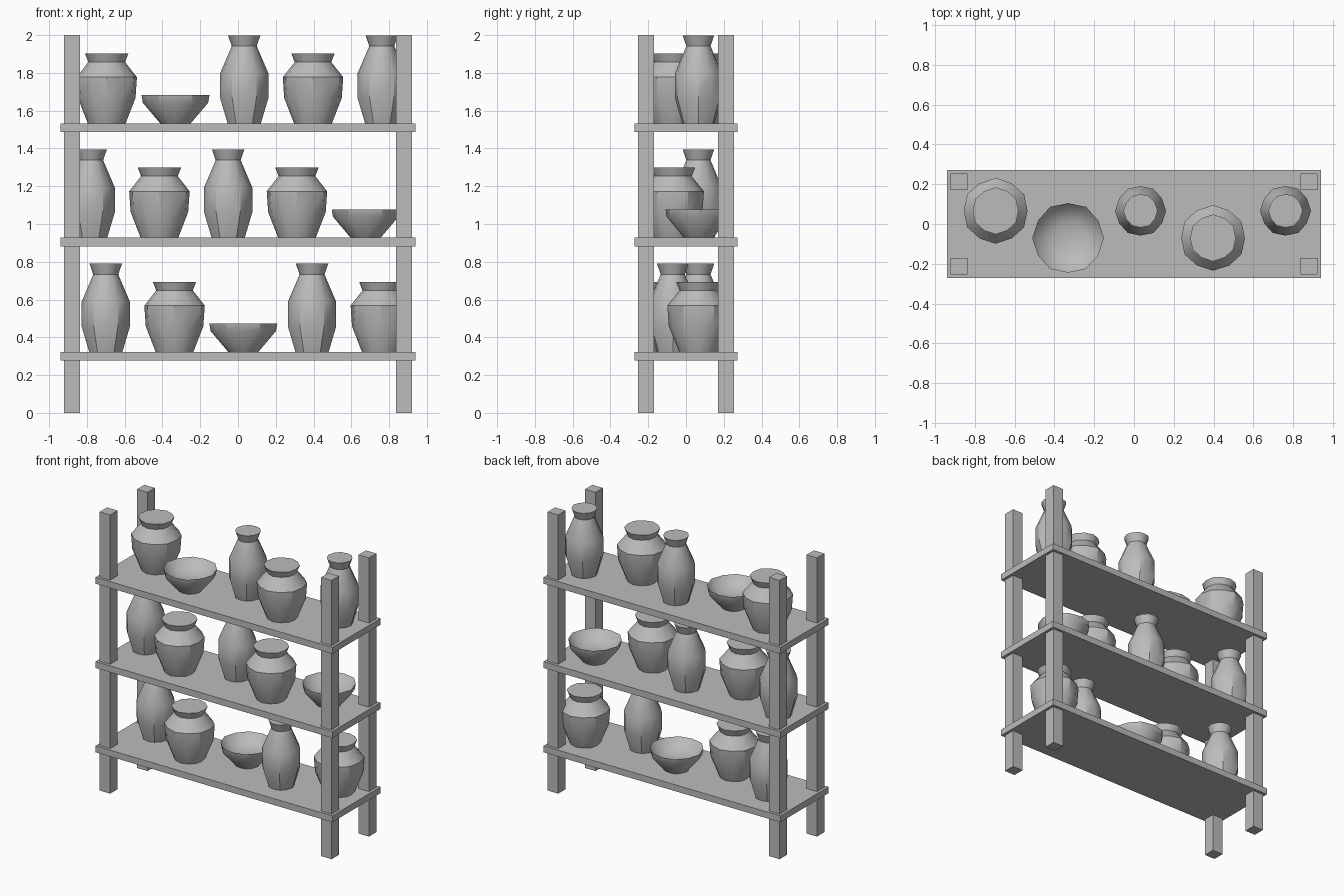
import bpy, bmesh, math

cube = bpy.data.objects.get("Cube")
if cube:
    bpy.data.objects.remove(cube, do_unlink=True)

# One plain grey for everything
grey = bpy.data.materials.new("plain_grey")
grey.use_nodes = True
COLOUR = (0.5, 0.5, 0.5, 1)
grey.diffuse_color = COLOUR
grey.node_tree.nodes["Principled BSDF"].inputs["Base Color"].default_value = COLOUR


def make_object(name, bm, location):
    bmesh.ops.recalc_face_normals(bm, faces=bm.faces)
    mesh = bpy.data.meshes.new(name)
    bm.to_mesh(mesh)
    bm.free()
    mesh.materials.append(grey)
    obj = bpy.data.objects.new(name, mesh)
    obj.location = location
    bpy.context.collection.objects.link(obj)
    return obj


def box(name, size, location):
    bm = bmesh.new()
    bmesh.ops.create_cube(bm, size=1)
    bmesh.ops.scale(bm, vec=size, verts=bm.verts)
    return make_object(name, bm, location)


SIDES = 12


def pot(name, profile, turn, location):
    """Lathe a (radius, height) profile with a faintly faceted section."""
    bm = bmesh.new()
    rings = []
    for radius, height in profile:
        ring = []
        for i in range(SIDES):
            angle = 2 * math.pi * i / SIDES + turn
            r = radius * (1 if i % 2 == 0 else 0.97)
            ring.append(bm.verts.new((r * math.cos(angle), r * math.sin(angle), height)))
        rings.append(ring)
    for low, high in zip(rings, rings[1:]):
        for i in range(SIDES):
            j = (i + 1) % SIDES
            bm.faces.new((low[i], low[j], high[j], high[i]))
    bm.faces.new(rings[0][::-1])
    bm.faces.new(rings[-1])
    obj = make_object(name, bm, location)
    bpy.ops.object.select_all(action='DESELECT')
    obj.select_set(True)
    bpy.context.view_layer.objects.active = obj
    bpy.ops.object.shade_smooth_by_angle(angle=math.radians(35))


# Corner posts
for side, sx in (("right", -1), ("left", 1)):
    for end, sy in (("front", -1), ("back", 1)):
        box(f"{side}_{end}_post", (0.083, 0.083, 2), (sx * 0.879, sy * 0.212, 1))

# Pottery profiles: the bowl turns inward to a hollow
PROFILES = {
    "vase": [(0.088, 0), (0.128, 0.135), (0.128, 0.265), (0.066, 0.41), (0.086, 0.467)],
    "jar": [(0.103, 0), (0.157, 0.135), (0.165, 0.245), (0.1, 0.325), (0.118, 0.37)],
    "bowl": [(0.08, 0), (0.173, 0.11), (0.18, 0.15), (0.145, 0.105), (0.08, 0.075)],
}
TURNS = {"vase": 0, "jar": math.pi / 6, "bowl": 0}

# Shelves, each with a row of pots staggered back and front
ROWS = [
    ("lower", 0.323, -0.7, "vase jar bowl vase jar"),
    ("middle", 0.928, -0.78, "vase jar vase jar bowl"),
    ("upper", 1.532, -0.695, "jar bowl vase jar vase"),
]
for level, top, start, kinds in ROWS:
    box(f"{level}_shelf", (1.88, 0.545, 0.046), (0, 0, top - 0.023))
    for i, kind in enumerate(kinds.split()):
        y = 0.066 if i % 2 == 0 else -0.07
        pot(f"{level}_{kind}_{i + 1}", PROFILES[kind], TURNS[kind], (start + i * 0.364, y, top))
